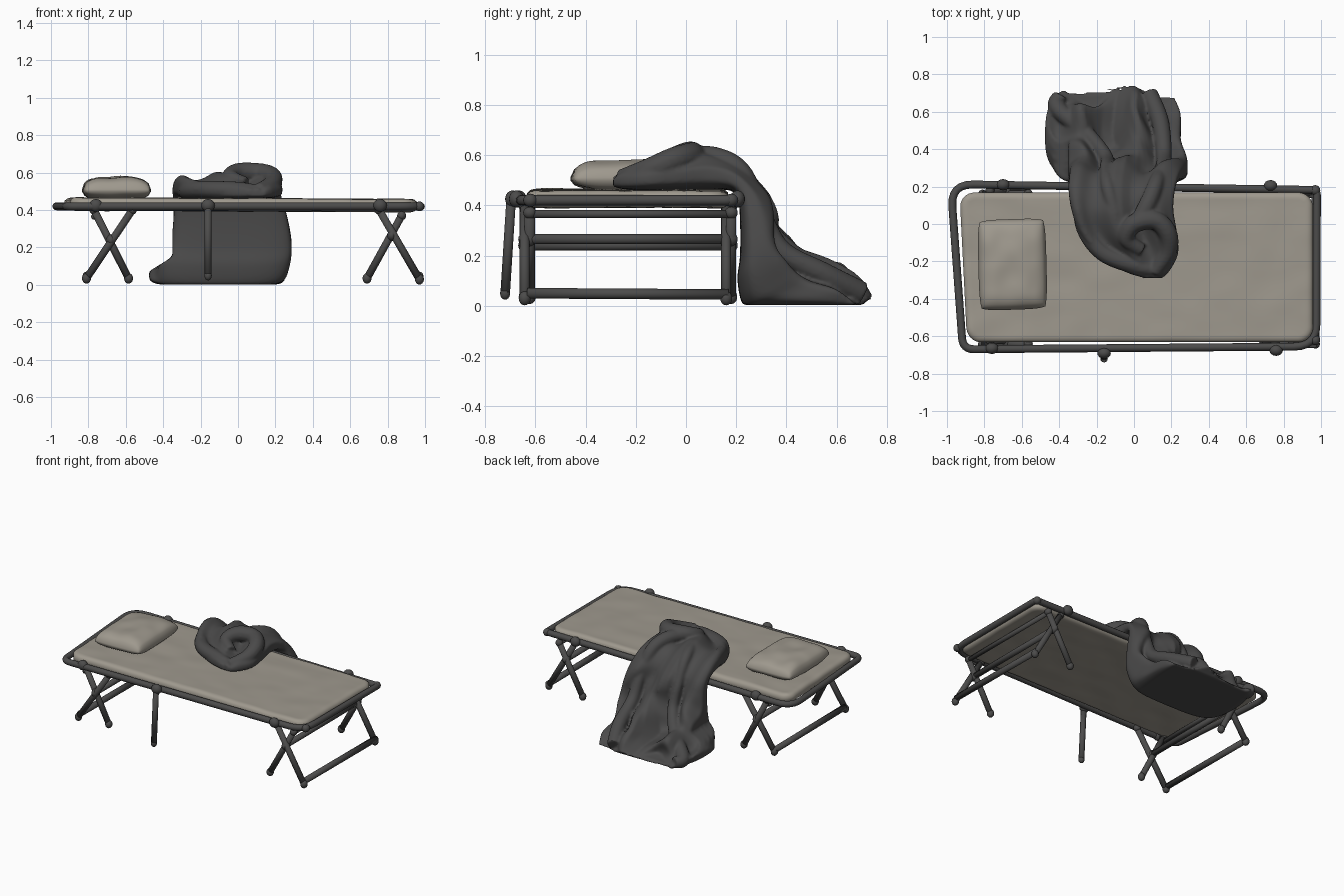
import bpy, bmesh, math
from mathutils import Vector, noise

if "Cube" in bpy.data.objects:
    bpy.data.objects.remove(bpy.data.objects["Cube"])

def mat(name, c):
    m = bpy.data.materials.new(name)
    m.diffuse_color = (*c, 1)
    m.use_nodes = True
    m.node_tree.nodes["Principled BSDF"].inputs["Base Color"].default_value = m.diffuse_color
    return m

BEIGE = mat("beige canvas", (0.345, 0.318, 0.27))
GREY = mat("dark grey metal", (0.072, 0.071, 0.070))
CLOTH = mat("dark grey cloth", (0.070, 0.069, 0.069))

def from_bm(name, bm, m):
    bmesh.ops.recalc_face_normals(bm, faces=bm.faces)
    me = bpy.data.meshes.new(name)
    bm.to_mesh(me)
    bm.free()
    me.materials.append(m)
    for p in me.polygons:
        p.use_smooth = True
    ob = bpy.data.objects.new(name, me)
    bpy.context.collection.objects.link(ob)
    return ob

def catmull(pts, n):
    """Smooth resampling of control tuples, n steps per span."""
    out = []
    for i in range(len(pts) - 1):
        p = [Vector(pts[min(max(i + k, 0), len(pts) - 1)]) for k in (-1, 0, 1, 2)]
        for j in range(n):
            t = j / n
            out.append(0.5 * (2 * p[1] + (p[2] - p[0]) * t + (2 * p[0] - 5 * p[1] + 4 * p[2] - p[3]) * t * t
                              + (3 * p[1] - p[0] - 3 * p[2] + p[3]) * t ** 3))
    return out + [Vector(pts[-1])]

def tube(name, pts, r, m=GREY, closed=False, radii=None):
    cu = bpy.data.curves.new(name, 'CURVE')
    cu.dimensions = '3D'
    cu.bevel_depth = r
    cu.bevel_resolution = 4
    cu.use_fill_caps = True
    sp = cu.splines.new('POLY')
    sp.points.add(len(pts) - 1)
    for i, p in enumerate(pts):
        sp.points[i].co = (*p, 1)
        sp.points[i].radius = radii[i] if radii else 1
    sp.use_cyclic_u = closed
    tmp = bpy.data.objects.new(name, cu)
    bpy.context.collection.objects.link(tmp)
    me = bpy.data.meshes.new_from_object(tmp.evaluated_get(bpy.context.evaluated_depsgraph_get()))
    bpy.data.objects.remove(tmp)
    bm = bmesh.new()
    bm.from_mesh(me)
    bmesh.ops.remove_doubles(bm, verts=bm.verts, dist=1e-5)
    return from_bm(name, bm, m)

def knob(name, p, s=(0.03, 0.03, 0.03)):
    bm = bmesh.new()
    bmesh.ops.create_uvsphere(bm, u_segments=16, v_segments=10, radius=1)
    for v in bm.verts:
        v.co = Vector((v.co.x * s[0], v.co.y * s[1], v.co.z * s[2])) + Vector(p)
    return from_bm(name, bm, GREY)

def rounded(corners, n=6):
    """Closed outline of (x, y, z, corner radius) with softened corners."""
    out = []
    for i, c in enumerate(corners):
        p = Vector(c[:3])
        a = p + (Vector(corners[i - 1][:3]) - p).normalized() * c[3]
        b = p + (Vector(corners[(i + 1) % len(corners)][:3]) - p).normalized() * c[3]
        for j in range(n + 1):
            t = j / n
            out.append(a * (1 - t) ** 2 + p * 2 * t * (1 - t) + b * t * t)
    return out

# Frame rail around the bed
tube("frame_rail", rounded([(-0.98, 0.213, 0.42, 0.12), (0.978, 0.182, 0.42, 0.03),
                            (0.975, -0.655, 0.42, 0.12), (-0.915, -0.67, 0.42, 0.06)]), 0.021, closed=True)
for i, (x, y) in enumerate([(-0.70, 0.21), (0.73, 0.205), (-0.76, -0.665), (0.76, -0.675), (-0.16, -0.69)]):
    knob("rail_joint_%d" % i, (x, y, 0.425), (0.036, 0.03, 0.034))
for i, (x, y) in enumerate([(0.97, 0.18), (0.97, -0.62)]):
    knob("corner_joint_%d" % i, (x, y, 0.42), (0.026, 0.028, 0.026))

# Crossed legs at both ends, with crossbars: pivot, then (top x, z, foot x, z)
FRONT, BACK = -0.632, 0.17
ENDS = {"left": (-0.68, 0.24, [(-0.565, 0.40, -0.81, 0.035), (-0.77, 0.40, -0.585, 0.035)]),
        "right": (0.822, 0.265, [(0.755, 0.40, 0.97, 0.03), (0.875, 0.37, 0.69, 0.035)])}
for end, (xp, zp, legs) in ENDS.items():
    for y in (FRONT, BACK):
        side = "front" if y == FRONT else "back"
        for k, (xt, zt, xb, zb) in enumerate(legs):
            yo = y + (0.01 if k else -0.01)
            tube(f"{end}_{side}_leg_{k}", [(xt, yo, zt), (xb, yo, zb)], 0.02)
            knob(f"{end}_{side}_foot_{k}", (xb, yo, zb), (0.024, 0.024, 0.028))
            knob(f"{end}_{side}_leg_top_{k}", (xt, yo, zt), (0.024, 0.026, 0.024))
        knob(f"{end}_{side}_pivot", (xp, y, zp), (0.024, 0.036, 0.03))
    outer, inner = legs
    tube(end + "_foot_bar", [(outer[2], FRONT, 0.05), (outer[2], BACK, 0.045)], 0.021)
    tube(end + "_pivot_bar", [(xp, FRONT, zp), (xp, BACK, zp)], 0.02)
    tube(end + "_top_bar", [(inner[0], FRONT, 0.365), (inner[0], BACK, 0.365)], 0.016)

# Single leg in the middle of the front rail
tube("middle_leg", [(-0.16, -0.695, 0.44), (-0.16, -0.72, 0.045)], 0.019)
knob("middle_foot", (-0.16, -0.72, 0.05), (0.02, 0.02, 0.026))

def slab(cx, cy, hx, hy, nx, ny, shape):
    """Closed two-sided grid; shape(u, v, side) gives the height."""
    bm = bmesh.new()
    rows = {}
    for s in (1, -1):
        for i in range(nx + 1):
            for j in range(ny + 1):
                u, v = 2 * i / nx - 1, 2 * j / ny - 1
                rows[s, i, j] = bm.verts.new((cx + hx * u, cy + hy * v, shape(u, v, s)))
        for i in range(nx):
            for j in range(ny):
                bm.faces.new([rows[s, i + a, j + b] for a, b in ((0, 0), (1, 0), (1, 1), (0, 1))])
    edge = [(i, 0) for i in range(nx)] + [(nx, j) for j in range(ny)] + \
           [(i, ny) for i in range(nx, 0, -1)] + [(0, j) for j in range(ny, 0, -1)]
    for k, a in enumerate(edge):
        b = edge[(k + 1) % len(edge)]
        bm.faces.new([rows[1, *a], rows[1, *b], rows[-1, *b], rows[-1, *a]])
    return bm

# Mattress: rounded slab, gently uneven
def mattress_z(u, v, s):
    d = min((1 - abs(u)) * 0.94, (1 - abs(v)) * 0.4)
    puff = min(1, d / 0.025) ** 0.5
    z = 0.428 + s * (0.018 + 0.016 * puff) - 0.004 * u
    return z + 0.005 * noise.noise(Vector((u * 5, v * 3, s)))
bm = slab(0.012, -0.232, 0.945, 0.4, 120, 60, mattress_z)
for v in bm.verts:
    x, y = v.co.x - 0.012, v.co.y + 0.232
    r = 0.08                                        # round the corners in plan
    ex, ey = abs(x) - (0.945 - r), abs(y) - (0.4 - r)
    if ex > 0 and ey > 0:
        k = max(ex, ey) / math.hypot(ex, ey)
        v.co.x = 0.012 + math.copysign(0.945 - r + ex * k, x)
        v.co.y = -0.232 + math.copysign(0.4 - r + ey * k, y)
    if v.co.x < -0.5:                               # the left end runs slightly askew
        v.co.x += 0.04 * (-v.co.x - 0.5) / 0.43 * max(0, (0.17 - v.co.y) / 0.8)
from_bm("mattress", bm, BEIGE)

# Pillow: pinched edges, puffed centre
def pillow_z(u, v, s):
    puff = ((1 - u ** 4) * (1 - v ** 4)) ** 0.5
    z = 0.505 + s * 0.006 + (0.066 if s > 0 else -0.042) * puff
    return z + 0.012 * puff * noise.noise(Vector((u * 1.6, v * 1.8, 3)))
bm = slab(-0.65, -0.216, 0.182, 0.242, 32, 32, pillow_z)
for v in bm.verts:
    u, w = (v.co.x + 0.65) / 0.182, (v.co.y + 0.216) / 0.242
    c = (u * w) ** 4                                # blunt the corners
    v.co.x -= 0.012 * u * c + 0.006 * w
    v.co.y += 0.006 * u - 0.012 * w * c
from_bm("pillow", bm, BEIGE)

# Blanket body: loft of (outer y, z, inner y, z, left x, right x)
ST = [(-0.29, 0.51, -0.29, 0.475, 0.06, 0.15), (-0.25, 0.53, -0.25, 0.465, -0.06, 0.19),
      (-0.16, 0.55, -0.16, 0.46, -0.20, 0.235), (-0.05, 0.575, -0.05, 0.46, -0.29, 0.23),
      (0.08, 0.595, 0.08, 0.46, -0.335, 0.21), (0.205, 0.555, 0.17, 0.46, -0.35, 0.22),
      (0.30, 0.46, 0.205, 0.43, -0.345, 0.24), (0.34, 0.37, 0.215, 0.34, -0.345, 0.265),
      (0.365, 0.285, 0.215, 0.20, -0.36, 0.285), (0.42, 0.22, 0.205, 0.10, -0.41, 0.285),
      (0.50, 0.17, 0.23, 0.0, -0.44, 0.265), (0.60, 0.135, 0.30, -0.01, -0.475, 0.25),
      (0.70, 0.095, 0.50, -0.01, -0.46, 0.25), (0.75, 0.035, 0.70, -0.01, -0.38, 0.22)]
stations = catmull(ST, 6)
bm = bmesh.new()
rings, N = [], 96
for i, (oy, oz, iy, iz, x0, x1) in enumerate(stations):
    t = i / (len(stations) - 1)
    ring = []
    for k in range(N):
        a = 2 * math.pi * k / N
        c, s = math.cos(a), math.sin(a)
        e = math.copysign(abs(c) ** 0.65, c)
        w = (1 + math.copysign(abs(s) ** 0.5, s)) / 2
        x = (x0 + x1) / 2 + (x1 - x0) / 2 * e
        if s > 0:                                   # long folds running down the cloth
            fold = math.sin(e * 7.5 + 2.2 * math.sin(t * 5) + 0.6) + 0.9 * noise.noise(Vector((e * 3, t * 7, 2)))
            w += s * (0.20 + 0.1 * t) * (fold - 0.35)
        y, z = iy + (oy - iy) * w, iz + (oz - iz) * w
        if t > 0.7:                                 # ragged hem
            y -= (t - 0.7) * 0.22 * (1 + math.sin(x * 16 - 1.0)) * w
        if t > 0.5:                                 # the left side flares out only near the floor
            x = max(x, -0.35 - 0.13 * min(1, max(0, (0.15 - z) / 0.08)))
        ring.append(bm.verts.new((x, y, max(z, 0.003))))
    rings.append(ring)
for a, b in zip(rings, rings[1:]):
    for k in range(N):
        bm.faces.new([a[k], a[(k + 1) % N], b[(k + 1) % N], b[k]])
bm.faces.new(rings[0])
bm.faces.new(rings[-1])
body = from_bm("blanket", bm, CLOTH)

# Rolled folds of the blanket: (x, y, z, relative thickness)
ROLLS = [[(-0.28, 0.20, 0.50, .8), (-0.27, 0.0, 0.505, 1), (-0.17, -0.15, 0.51, 1), (0.0, -0.22, 0.505, 1),
          (0.12, -0.25, 0.50, .7)],
         [(0.11, -0.26, 0.51, .7), (0.18, -0.15, 0.54, 1), (0.18, -0.05, 0.58, 1.1), (0.11, 0.02, 0.60, 1.1),
          (0.0, 0.0, 0.60, 1.1), (-0.04, -0.08, 0.575, .9), (0.04, -0.14, 0.54, .8)],
         [(0.02, 0.0, 0.59, 1), (0.08, 0.12, 0.585, 1), (0.12, 0.22, 0.53, .9), (0.15, 0.30, 0.37, .8),
          (0.16, 0.38, 0.22, .9), (0.14, 0.55, 0.125, 1), (0.08, 0.70, 0.05, 1)],
         [(-0.10, 0.05, 0.57, .8), (-0.14, 0.20, 0.54, .8), (-0.15, 0.30, 0.40, .7), (-0.15, 0.36, 0.24, .8),
          (-0.25, 0.48, 0.14, .9), (-0.41, 0.62, 0.055, 1), (-0.39, 0.69, 0.05, .8)]]
for i, r in enumerate(ROLLS):
    p = catmull(r, 8)
    roll = tube("blanket_roll_%d" % i, [q[:3] for q in p], 0.047, CLOTH, radii=[q[3] for q in p])
    bm = bmesh.new()                                # merge the roll into the blanket
    bm.from_mesh(body.data)
    bm.from_mesh(roll.data)
    bm.to_mesh(body.data)
    bm.free()
    bpy.data.objects.remove(roll)
rm = body.modifiers.new("fuse", 'REMESH')
rm.mode = 'VOXEL'
rm.voxel_size = 0.009
rm.use_smooth_shade = True
sm = body.modifiers.new("soften", 'SMOOTH')
sm.factor = 0.5
sm.iterations = 3
